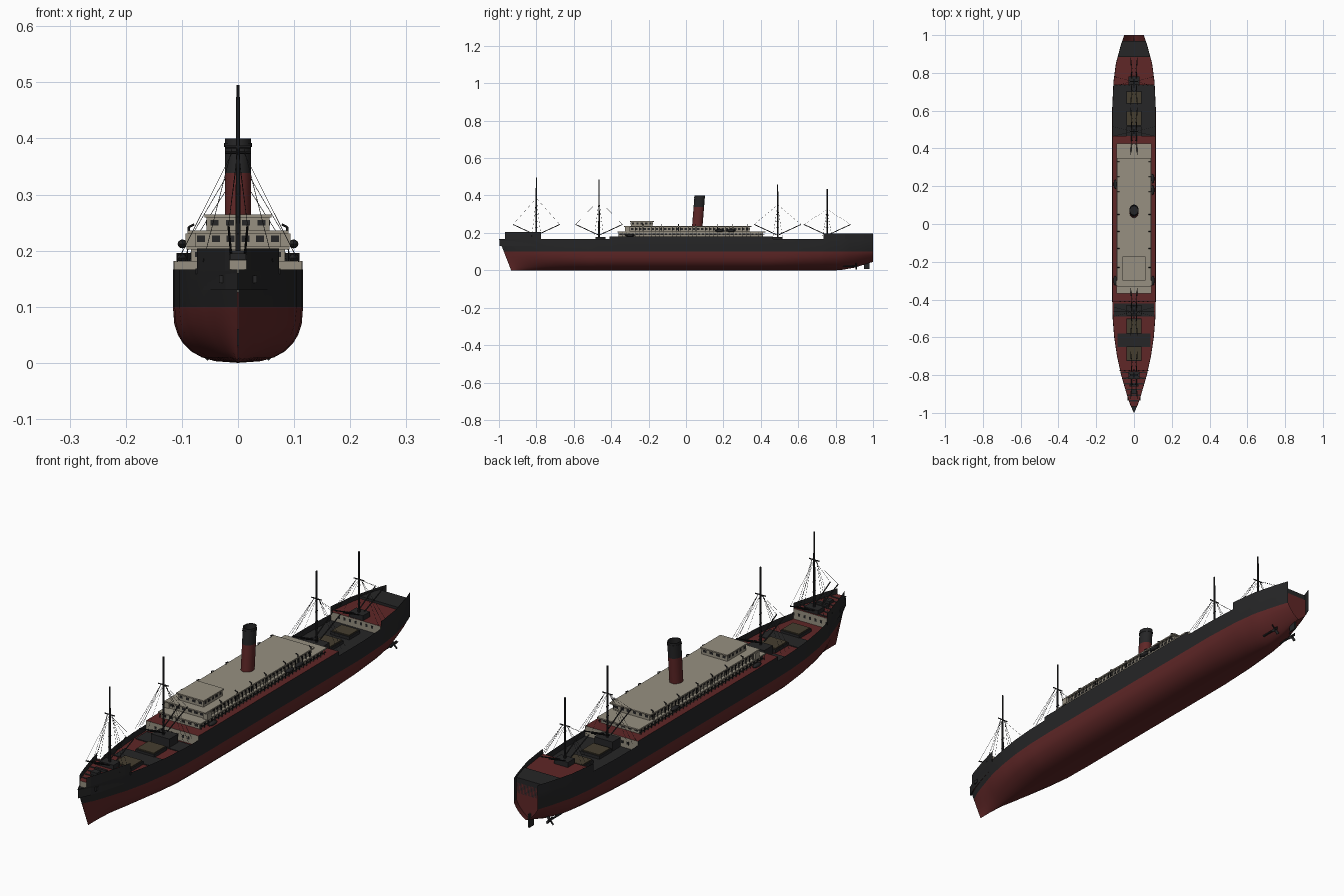
import bpy, bmesh
from math import sin, cos, pi
from mathutils import Vector, Matrix

if "Cube" in bpy.data.objects:
    bpy.data.objects.remove(bpy.data.objects["Cube"])


def material(name, rgb):
    m = bpy.data.materials.new(name)
    m.use_nodes = True
    m.diffuse_color = (*rgb, 1)
    m.node_tree.nodes["Principled BSDF"].inputs["Base Color"].default_value = (*rgb, 1)
    return m


RED = material("oxide red", (.115, .02, .02))
BLACK = material("hull black", (.019, .019, .02))
CREAM = material("cream paint", (.31, .28, .22))
BROWN = material("hatch brown", (.06, .048, .028))


def finish(name, bm, mats, smooth=False):
    bmesh.ops.recalc_face_normals(bm, faces=bm.faces)
    mesh = bpy.data.meshes.new(name)
    bm.to_mesh(mesh)
    bm.free()
    ob = bpy.data.objects.new(name, mesh)
    bpy.context.collection.objects.link(ob)
    for m in mats:
        mesh.materials.append(m)
    if smooth:
        bpy.ops.object.select_all(action='DESELECT')
        ob.select_set(True)
        bpy.context.view_layer.objects.active = ob
        bpy.ops.object.shade_smooth_by_angle(angle=.6)
    return ob


def box(bm, x0, x1, y0, y1, z0, z1):
    size = Matrix.Diagonal((x1 - x0, y1 - y0, z1 - z0, 1))
    mid = Matrix.Translation(((x0 + x1) / 2, (y0 + y1) / 2, (z0 + z1) / 2))
    bmesh.ops.create_cube(bm, size=1, matrix=mid @ size)


def rod(bm, a, b, r, r2=None, n=6):
    a, b = Vector(a), Vector(b)
    rot = (b - a).to_track_quat('Z', 'Y').to_matrix().to_4x4()
    bmesh.ops.create_cone(bm, cap_ends=True, segments=n, radius1=r, radius2=r2 or r,
                          depth=(b - a).length, matrix=Matrix.Translation((a + b) / 2) @ rot)


def boxes(name, mat, *items):
    bm = bmesh.new()
    for i in items:
        box(bm, *i)
    return finish(name, bm, [mat])


# Deck outline: half width along the length
PLAN = [(-1, .001), (-.95, .023), (-.9, .039), (-.8, .068), (-.7, .09), (-.6, .105),
        (-.5, .113), (-.38, .116), (.6, .116), (.75, .109), (.85, .096), (.95, .069), (1, .052)]


def lerp(table, y):
    for (a, u), (b, v) in zip(table, table[1:]):
        if y <= b:
            return u + (v - u) * max(0, y - a) / (b - a)
    return table[-1][1]


def stations(y0, y1):
    inner = [i / 40 for i in range(-40, 41) if y0 + .002 < i / 40 < y1 - .002]
    return [y0] + inner + [y1]


# Hull shell: rounded sections, finer towards bow and stern
def section(y):
    w = lerp(PLAN, y)
    keel = lerp([(-1, 0), (.82, 0), (.9, .014), (1, .045)], y)
    n = lerp([(-1, 1.3), (-.85, 1.5), (-.5, 2.5), (.45, 2.5), (.8, 1.7), (1, 1.25)], y)
    rake = lerp([(-1, .065), (-.75, 0), (1, 0)], y)
    pts = []
    for s in (0, .03, .1, .2, .35, .5, .7, 1, 2):
        if s <= 1:
            z, x = keel + (.1 - keel) * s, w * (1 - (1 - s) ** n) ** (1 / n)
        else:
            z, x = .166, w
        pts.append((x, y + rake * (1 - z / .166), z))
    return [(-x, a, z) for x, a, z in pts[:0:-1]] + pts


bm = bmesh.new()
rows = [[bm.verts.new(p) for p in section(y)] for y in stations(-1, 1)]
for r, q in zip(rows, rows[1:]):
    for i in range(len(r) - 1):
        f = bm.faces.new((r[i], r[i + 1], q[i + 1], q[i]))
        f.material_index = int(f.calc_center_median().z > .1)
finish("hull", bm, [RED, BLACK], True)

bm = bmesh.new()
bm.faces.new([bm.verts.new(p) for p in section(.97)])
finish("stern_bulkhead", bm, [RED])


# Slabs and bulwarks that follow the deck outline
def slab(name, y0, y1, z0, z1, top=RED, side=BLACK, end=CREAM, inset=.001):
    bm = bmesh.new()
    ys = stations(y0, y1)
    w = [max(.0005, lerp(PLAN, y) - inset) for y in ys]
    ring = [(x, y) for x, y in zip(w, ys)] + [(-x, y) for x, y in zip(w[::-1], ys[::-1])]
    lo = bm.faces.new([bm.verts.new((x, y, z0)) for x, y in ring])
    ext = bmesh.ops.extrude_face_region(bm, geom=[lo], use_keep_orig=True)["geom"]
    bmesh.ops.translate(bm, vec=(0, 0, z1 - z0), verts=[v for v in ext if isinstance(v, bmesh.types.BMVert)])
    bm.normal_update()
    for f in bm.faces:
        f.material_index = 0 if abs(f.normal.z) > .5 else 2 if abs(f.normal.y) > .95 else 1
    finish(name, bm, [top, side, end])


def bulwark(name, y0, y1, z0, z1):
    bm = bmesh.new()
    for s in (-1, 1):
        cols = [[bm.verts.new((s * lerp(PLAN, y), y, z)) for z in (z0, z1)] for y in stations(y0, y1)]
        for a, b in zip(cols, cols[1:]):
            bm.faces.new((a[0], b[0], b[1], a[1]))
    finish(name, bm, [BLACK])


slab("bow_deck", -.998, -.965, .13, .16, BLACK, BLACK, BLACK)
slab("forecastle", -.965, -.775, .13, .183)
slab("fore_well_deck", -.775, -.41, .125, .142)
slab("midship_deck", -.41, .465, .125, .182)
slab("aft_well_deck", .465, .735, .125, .142, BLACK)
slab("poop_deck", .735, .885, .125, .176)
slab("stern_deck", .885, .97, .125, .186, BLACK, BLACK, BLACK)
bulwark("bow_bulwark", -.968, -.775, .165, .204)
bulwark("poop_bulwark", .735, 1, .165, .196)

# Well deck plating, forecastle planks and cargo hatches
boxes("deck_plates", BLACK, (-.088, .088, -.65, -.58, .14, .145), (-.105, .105, -.49, -.42, .14, .145),
      *[(-lerp(PLAN, y) + .004, lerp(PLAN, y) - .004, y, y + .007, .182, .185)
        for y in (-.94, -.91, -.88, -.85, -.82, -.79)])
HATCHES = ((-.72, -.652), (-.578, -.505), (.525, .595), (.64, .7))
boxes("hatch_coamings", BLACK, *[(-.041, .041, a - .004, b + .004, .14, .154) for a, b in HATCHES])
boxes("hatch_covers", BROWN, *[(-.037, .037, a, b, .15, .158) for a, b in HATCHES])
boxes("mast_houses", BLACK, (-.04, .04, -.485, -.43, .14, .178), (-.04, .04, .465, .515, .14, .178),
      (-.03, .03, -.82, -.78, .18, .2), (-.03, .03, .737, .78, .17, .196))

# Superstructure tiers, each with an overhanging roof
TIERS = [(.084, -.36, .41, .18, .202), (.079, -.32, .34, .205, .232), (.056, -.295, -.178, .236, .259)]
boxes("deckhouses", CREAM, *[(-w, w, a, b, z0, z1) for w, a, b, z0, z1 in TIERS])
boxes("deckhouse_roofs", CREAM, (-.092, .092, -.367, .425, .202, .207),
      (-.09, .09, -.332, .35, .231, .236), (-.06, .06, -.3, -.172, .259, .264))
boxes("bridge_wings", CREAM, *[(min(s * .075, s * .094), max(s * .075, s * .094), -.325, -.3, .207, .231)
                               for s in (-1, 1)])

# Windows as thin plates on the sides and ends of the tiers
wins = []
for w, a, b, z0, z1 in TIERS:
    lo, hi = z0 + (z1 - z0) * .4, z0 + (z1 - z0) * .8
    n = int((b - a) / .022)
    for i in range(n):
        y = a + (i + .5) * (b - a) / n
        wins += [(s * w - .001, s * w + .001, y - .006, y + .006, lo, hi) for s in (-1, 1)]
    n = int(w / .0125)
    for i in range(n):
        x = -w + (i + .5) * 2 * w / n
        wins += [(x - .007, x + .007, y - .001, y + .001, lo, hi) for y in (a, b)]
for y in (-.41, .465, .735, -.775):
    for i in range(-3, 4):
        wins.append((i * .024 - .004, i * .024 + .004, y - .002, y + .002, .158, .168))
boxes("windows", BLACK, *wins)

# Promenade posts, rails and davits
bm = bmesh.new()
for s in (-1, 1):
    for i in range(36):
        y = -.36 + i * .022
        box(bm, s * .09 - .001, s * .09 + .001, y - .001, y + .001, .182, .203)
        if -.32 < y < .34:
            box(bm, s * .087 - .001, s * .087 + .001, y - .001, y + .001, .206, .232)
    box(bm, s * .09 - .001, s * .09 + .001, -.36, .42, .19, .192)
    for y in (-.23, -.13, -.04, .05, .17, .25, .33):
        rod(bm, (s * .086, y, .205), (s * .088, y, .242), .002)
        rod(bm, (s * .088, y, .242), (s * .078, y, .247), .002)
finish("rails_and_davits", bm, [BLACK])

# Lifeboats
bm = bmesh.new()
for x, y, z in ((.099, .24, .212), (.099, .18, .212), (-.099, .21, .212),
                (.1, -.3, .187), (-.1, -.3, .187)):
    bmesh.ops.create_uvsphere(bm, u_segments=10, v_segments=6, radius=1,
                              matrix=Matrix.Translation((x, y, z)) @ Matrix.Diagonal((.009, .026, .008, 1)))
finish("lifeboats", bm, [BLACK], True)


# Funnel: raked oval with a black top
bm = bmesh.new()
rings = []
for z, k in ((.23, 1), (.338, 1), (.385, 1), (.385, 1.06), (.392, 1.06), (.392, 1), (.4, 1), (.4, .88), (.375, .88)):
    c = .06 + (z - .23) * .08
    rings.append([bm.verts.new((.0235 * k * cos(i * pi / 12), c + .028 * k * sin(i * pi / 12), z))
                  for i in range(24)])
for j, (r, q) in enumerate(zip(rings, rings[1:])):
    for i in range(24):
        f = bm.faces.new((r[i], r[i - 1], q[i - 1], q[i]))
        f.material_index = int(j > 0)
bm.faces.new(rings[-1]).material_index = 1
finish("funnel", bm, [RED, BLACK], True)

# Masts with crosstrees, cargo booms and shrouds
masts, rigging = bmesh.new(), bmesh.new()
for y, top, base in ((-.8, .495, .18), (-.465, .485, .14), (.49, .46, .14), (.755, .435, .17)):
    cross = top - .11
    rod(masts, (0, y, base), (0, y, top), .0048, .003, 8)
    rod(masts, (-.022, y, cross), (.022, y, cross), .0025)
    for s in (-1, 1):
        for d in (-1, 1):
            rod(masts, (s * .012, y + d * .006, .19), (s * .017, y + d * .125, .245), .0022)
            rod(rigging, (s * .017, y + d * .125, .245), (0, y, cross), .0005, n=3)
        for d in (-.025, 0, .025):
            rod(rigging, (s * (lerp(PLAN, y) - .006), y + d, .18), (s * .01, y, cross), .0006, n=3)
    for z in (.23, .26, .3):
        rod(masts, (0, y - .008, z), (0, y + .008, z), .002)
finish("masts_and_booms", masts, [BLACK])
finish("rigging", rigging, [BLACK])

# Windlass and anchors
boxes("windlass", BLACK, (-.014, .014, -.9, -.875, .183, .195), (-.025, .025, -.86, -.85, .183, .193))
boxes("anchors", BLACK, *[(s * .03 - .004, s * .03 + .004, -.935, -.915, .142, .156) for s in (-1, 1)])

# Rudder and twin propellers
boxes("rudder", BLACK, (-.003, .003, .952, .982, .008, .06))
bm = bmesh.new()
for s in (-1, 1):
    rod(bm, (s * .043, .84, .022), (s * .043, .918, .022), .004)
    for k in range(4):
        a = k * pi / 2 + pi / 4
        turn = Matrix.Translation((s * .043, .91, .022)) @ Matrix.Rotation(a, 4, 'Y')
        bmesh.ops.create_cube(bm, size=1, matrix=turn @ Matrix.Translation((0, 0, .012))
                              @ Matrix.Rotation(.5, 4, 'Z') @ Matrix.Diagonal((.01, .003, .018, 1)))
finish("propellers", bm, [BLACK])
